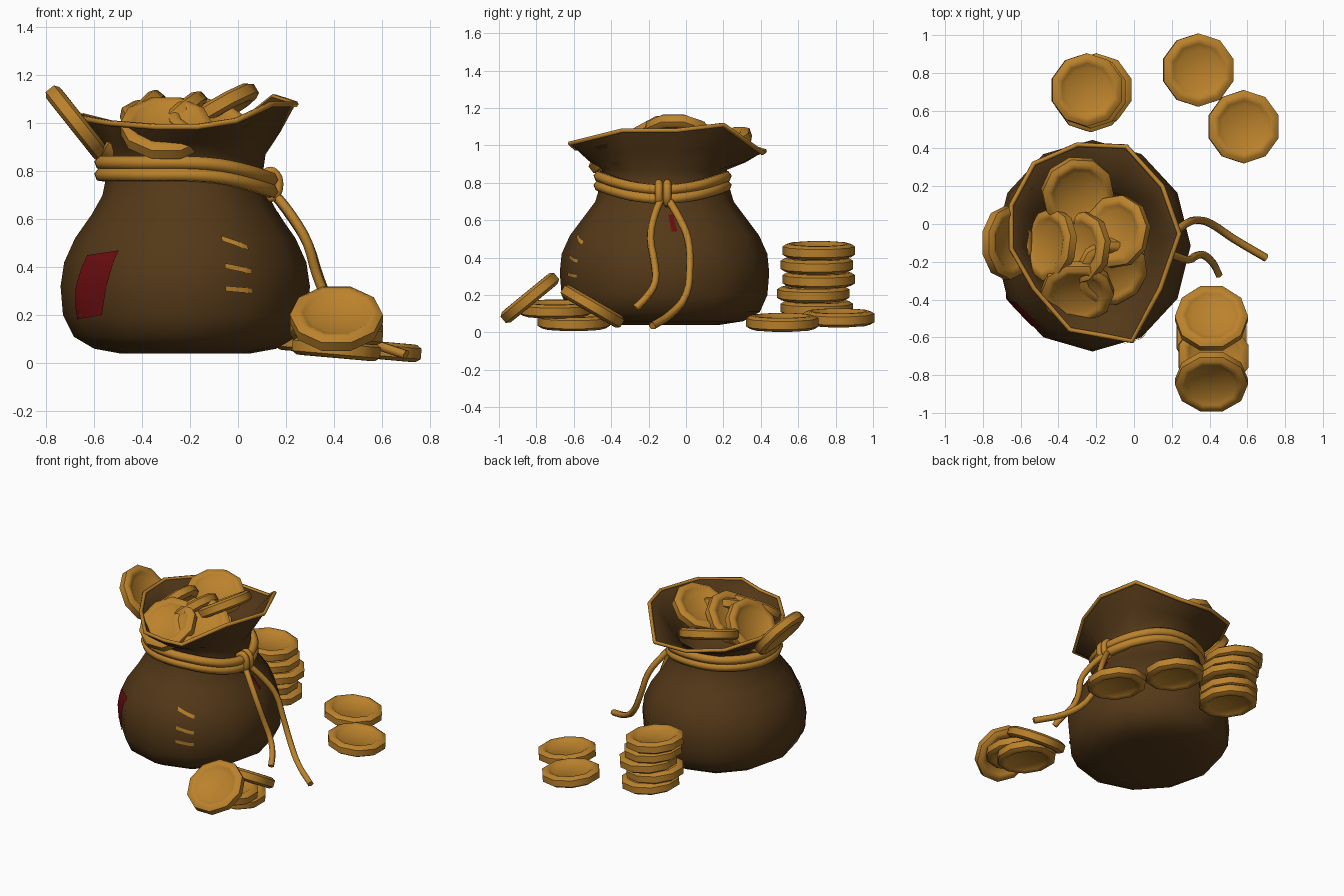
import bpy, bmesh, math
from mathutils import Vector
from mathutils.bvhtree import BVHTree

if "Cube" in bpy.data.objects:
    bpy.data.objects.remove(bpy.data.objects["Cube"])


def material(name, rgb):
    m = bpy.data.materials.new(name)
    m.diffuse_color = (*rgb, 1)
    m.use_nodes = True
    m.node_tree.nodes["Principled BSDF"].inputs["Base Color"].default_value = m.diffuse_color
    return m


BROWN = material("brown cloth", (0.088, 0.040, 0.009))
GOLD = material("gold", (0.50, 0.225, 0.025))
RED = material("red cloth", (0.15, 0.004, 0.005))


def finish(ob, mat, angle=60):
    ob.data.materials.clear()
    ob.data.materials.append(mat)
    bpy.ops.object.select_all(action='DESELECT')
    ob.select_set(True)
    bpy.context.view_layer.objects.active = ob
    bpy.ops.object.shade_smooth_by_angle(angle=math.radians(angle))
    return ob


def add_object(name, mesh):
    ob = bpy.data.objects.new(name, mesh)
    bpy.context.collection.objects.link(ob)
    return ob


def loft(name, rings, mat, angle=60):
    """Skin closed rings of equal length, capping both ends."""
    bm = bmesh.new()
    vs = [[bm.verts.new(p) for p in r] for r in rings]
    n = len(vs[0])
    for a, b in zip(vs, vs[1:]):
        for i in range(n):
            j = (i + 1) % n
            bm.faces.new((a[i], a[j], b[j], b[i]))
    bm.faces.new(vs[0][::-1])
    bm.faces.new(vs[-1])
    me = bpy.data.meshes.new(name)
    bm.to_mesh(me)
    bm.free()
    return finish(add_object(name, me), mat, angle)


def tube(name, pts, radius, closed=False, smooth=True):
    cu = bpy.data.curves.new(name, 'CURVE')
    cu.dimensions = '3D'
    cu.bevel_depth = radius
    cu.bevel_resolution = 1
    cu.resolution_u = 3
    cu.use_fill_caps = True
    sp = cu.splines.new('BEZIER' if smooth else 'POLY')
    if smooth:
        sp.bezier_points.add(len(pts) - 1)
        for bp, p in zip(sp.bezier_points, pts):
            bp.co = p
            bp.handle_left_type = bp.handle_right_type = 'AUTO'
    else:
        sp.points.add(len(pts) - 1)
        for q, p in zip(sp.points, pts):
            q.co = (*p, 1)
    sp.use_cyclic_u = closed
    ob = add_object(name, cu)
    bpy.ops.object.select_all(action='DESELECT')
    ob.select_set(True)
    bpy.context.view_layer.objects.active = ob
    bpy.ops.object.convert(target='MESH')
    return finish(bpy.context.view_layer.objects.active, GOLD, 70)


# Sack: elliptical rings up to the neck, then a flared, uneven mouth
N, CX, CY = 12, -0.22, -0.115


def ellipse(z, rx, ry, n=N, cx=CX, cy=CY):
    return [Vector((cx + rx * math.cos(2 * math.pi * i / n),
                    cy + ry * math.sin(2 * math.pi * i / n), z)) for i in range(n)]


profile = [(.04, .27, .29), (.06, .38, .42), (.11, .465, .51), (.20, .51, .55),
           (.32, .52, .56), (.42, .505, .55), (.52, .46, .505), (.62, .39, .43),
           (.70, .345, .37), (.80, .325, .34), (.87, .335, .335)]
rim = [Vector(p) for p in (
    (.24, -.05, 1.08), (.15, .20, 1.11), (-.04, .41, .96), (-.30, .42, .97),
    (-.53, .32, 1.0), (-.65, .10, 1.03), (-.65, -.13, 1.02), (-.53, -.34, 1.0),
    (-.34, -.56, .985), (-.17, -.59, .985), (-.01, -.62, 1.01), (.14, -.34, 1.08))]
outer = [ellipse(*p) for p in profile]
mid = [a.lerp(b, .5) - Vector((0, 0, .01)) for a, b in zip(outer[-1], rim)]
axis = Vector((CX, CY, .9))


def inset(ring, f):
    return [Vector((axis.x + (p.x - axis.x) * f, axis.y + (p.y - axis.y) * f, p.z)) for p in ring]


rings = outer + [mid, rim, inset(rim, .97), inset(mid, .95), ellipse(.87, .31, .31), ellipse(.80, .29, .30)]
sack = loft("sack", rings, BROWN, 80)
tube("mouth_trim", rim, .013, True, False)

# Patches and stitches: thin plates laid on the sack surface
bm = bmesh.new()
bm.from_mesh(sack.data)
tree = BVHTree.FromBMesh(bm)
bm.free()


def plate(name, a0, a1, z0, z1, shift, drop, mat):
    me = bpy.data.meshes.new(name)
    bm = bmesh.new()
    n = 6
    grid = []
    for j in range(n + 1):
        row = []
        for i in range(n + 1):
            u, v = i / n, j / n
            a = math.radians(a0 + (a1 - a0) * u + shift * v)
            z = z0 + (z1 - z0) * v - drop * u
            d = Vector((math.cos(a), math.sin(a), 0))
            hit = tree.ray_cast(Vector((CX, CY, z)) + d * 2, -d)[0]
            row.append(bm.verts.new(hit + d * .007))
        grid.append(row)
    for j in range(n):
        for i in range(n):
            bm.faces.new((grid[j][i], grid[j][i + 1], grid[j + 1][i + 1], grid[j + 1][i]))
    bm.to_mesh(me)
    bm.free()
    finish(add_object(name, me), mat)


plate("red_patch", 207, 228, .18, .45, 9, -.02, RED)
plate("small_patch", 5, 9, .54, .63, -2, 0, RED)
for k, (z, drop) in enumerate(((.51, .04), (.395, .025), (.30, .01))):
    plate(f"stitch_{k + 1}", -72, -59, z, z + .022, 0, drop, GOLD)

# Rope: two sagging loops, a knot and two loose tails
for k, z in enumerate((.835, .785)):
    loop = ellipse(z, .355, .34, 16, -.215, -.125)
    for p in loop:
        p.z -= .07 * max(0, (p.x + .215) / .355) ** 2
    tube(f"rope_loop_{k + 1}", loop, .03, True)
for k, y in enumerate((-.145, -.10)):
    tube(f"knot_{k + 1}", [Vector((.135 + .035 * math.cos(t * math.pi / 4), y,
                                   .745 + .055 * math.sin(t * math.pi / 4))) for t in range(8)], .022, True)
tube("rope_tail_short", [(.14, -.13, .72), (.22, -.17, .62), (.29, -.19, .5), (.325, -.17, .38),
                         (.37, -.165, .27), (.42, -.21, .19), (.45, -.27, .13)], .021)
tube("rope_tail_long", [(.14, -.10, .72), (.23, -.03, .6), (.29, .01, .5), (.34, .02, .35),
                        (.41, 0, .2), (.53, -.08, .1), (.70, -.18, .035)], .021)

# Coins: one dished disc, shared by every coin
half = [(.115, .016), (.14, .03), (.152, .037), (.172, .036), (.194, .022)]
coin_rings = [ellipse(-z, r, r, 10, 0, 0) for r, z in half] + \
             [ellipse(z, r, r, 10, 0, 0) for r, z in reversed(half)]
first = loft("coin", coin_rings, GOLD, 50)
coin_mesh = first.data
bpy.data.objects.remove(first)


def coin(name, loc, normal, spin=0):
    ob = add_object(name, coin_mesh)
    ob.rotation_mode = 'QUATERNION'
    q = Vector(normal).to_track_quat('Z', 'Y')
    ob.rotation_quaternion = q @ Vector((0, 0, 1)).rotation_difference(Vector((0, 0, 1)))
    ob.location = loc
    return ob


FLAT = (.088, 0, 1)
# stack behind the sack
for k, (x, y) in enumerate(((-.21, .70), (-.23, .68), (-.20, .71), (-.23, .70), (-.25, .71))):
    coin(f"stack_coin_{k + 1}", (x, y, .132 + .0765 * k), FLAT)
# loose coins
coin("loose_coin_back", (.34, .815, .078), FLAT)
coin("loose_coin_side", (.58, .515, .054), FLAT)
coin("front_coin_low", (.41, -.60, .058), FLAT)
coin("front_coin_mid", (.42, -.70, .125), FLAT)
coin("front_coin_leaning", (.41, -.835, .185), (0, -.63, .77))
coin("front_coin_sloping", (.41, -.50, .14), (0, .5, .86))
# coins in the mouth of the sack
for k, (loc, nrm) in enumerate((
        ((-.30, .17, 1.0), (.2, -.33, .9)),
        ((-.09, -.04, 1.05), (-.5, .1, .85)),
        ((-.44, -.11, .98), (-.75, .1, .6)),
        ((-.28, -.13, .99), (-.65, .1, .7)),
        ((-.12, -.25, .99), (.25, -.45, .85)),
        ((-.13, -.20, .93), (.1, -.3, .9)),
        ((-.30, -.36, .98), (0, -.6, .8)),
        ((-.67, -.10, 1.0), (.78, 0, .62)))):
    coin(f"sack_coin_{k + 1}", loc, nrm)
